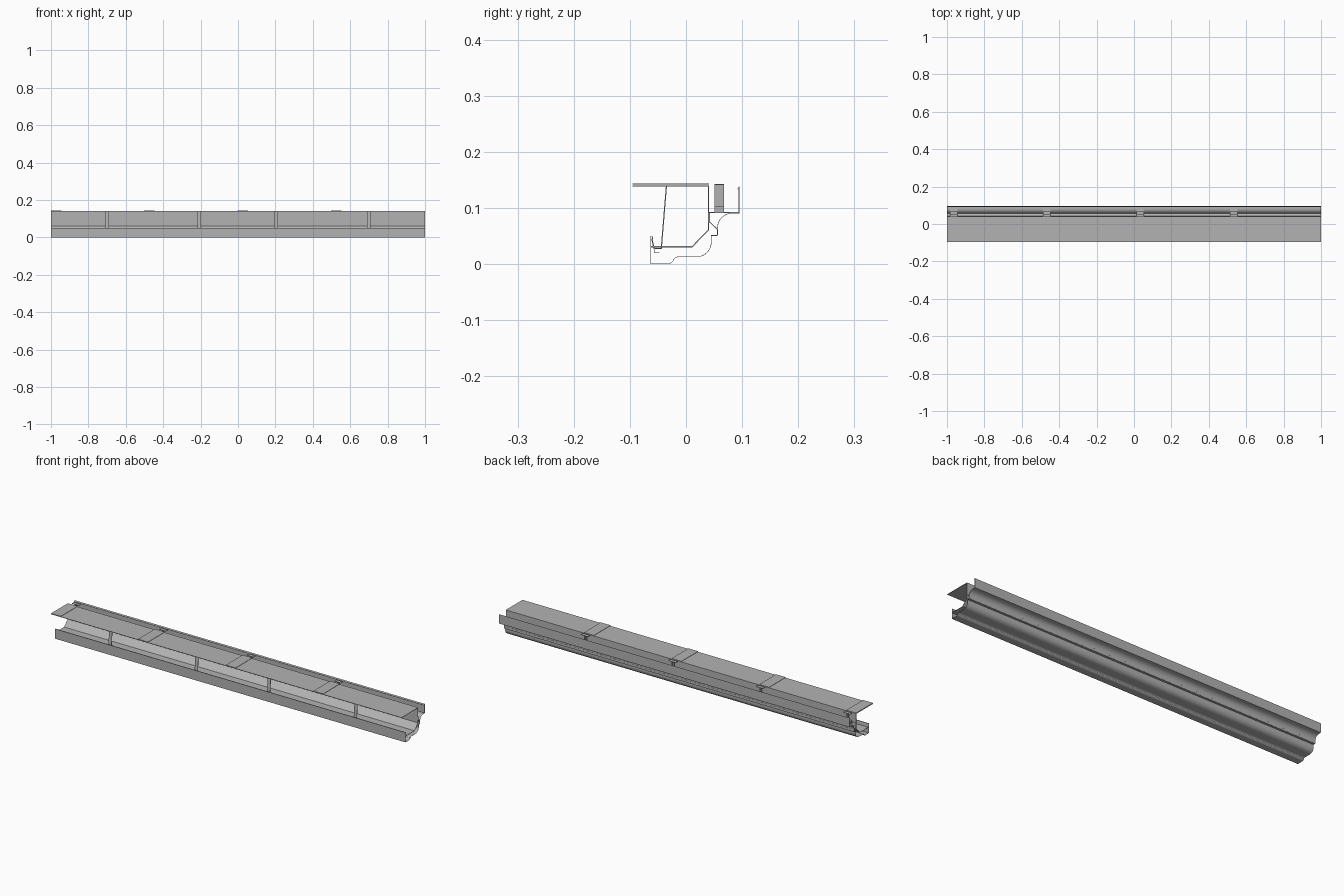
import bpy, bmesh, math

if "Cube" in bpy.data.objects:
    bpy.data.objects.remove(bpy.data.objects["Cube"])

# One mid-grey sheet metal for every part
metal = bpy.data.materials.new("grey_metal")
metal.diffuse_color = (0.45, 0.45, 0.45, 1)
metal.use_nodes = True
metal.node_tree.nodes["Principled BSDF"].inputs["Base Color"].default_value = metal.diffuse_color


def sheet(name, pts, thick, x0=-1.0, x1=1.0, smooth=False):
    """Extrude an open (y, z) path along x and give it sheet thickness."""
    bm = bmesh.new()
    a = [bm.verts.new((x0, y, z)) for y, z in pts]
    b = [bm.verts.new((x1, y, z)) for y, z in pts]
    for i in range(len(pts) - 1):
        bm.faces.new((a[i], a[i + 1], b[i + 1], b[i]))
    me = bpy.data.meshes.new(name)
    bm.to_mesh(me)
    bm.free()
    me.materials.append(metal)
    ob = bpy.data.objects.new(name, me)
    bpy.context.collection.objects.link(ob)
    mod = ob.modifiers.new("thickness", 'SOLIDIFY')
    mod.thickness = thick
    mod.offset = 0
    mod.use_even_offset = True
    if smooth:
        # thicken first so the thin rims and folds stay sharp
        bpy.ops.object.select_all(action='DESELECT')
        ob.select_set(True)
        bpy.context.view_layer.objects.active = ob
        bpy.ops.object.modifier_apply(modifier=mod.name)
        bpy.ops.object.shade_smooth_by_angle(angle=math.radians(25))
    return ob


def arc(cy, cz, ry, rz, a0, a1, n=10):
    """Points on an elliptical arc in the (y, z) plane."""
    out = []
    for i in range(n + 1):
        t = math.radians(a0 + (a1 - a0) * i / n)
        out.append((cy + ry * math.cos(t), cz + rz * math.sin(t)))
    return out


def box(name, x0, x1, y0, y1, z0, z1):
    bpy.ops.mesh.primitive_cube_add(
        size=1, location=((x0 + x1) / 2, (y0 + y1) / 2, (z0 + z1) / 2))
    ob = bpy.context.object
    ob.name = name
    ob.scale = (x1 - x0, y1 - y0, z1 - z0)
    ob.data.materials.append(metal)
    return ob


# Moulded outer shell: lip, upper cove, step, quarter round, lower ogee, front lip
shell = [(0.091, 0.133), (0.0945, 0.137), (0.0945, 0.091)]
shell += arc(0.083, 0.064, 0.027, 0.027, 90, 180)
shell += [(0.056, 0.051), (0.045, 0.051)]
shell += arc(0.019, 0.039, 0.026, 0.026, 0, -90)
shell += arc(-0.013, 0.002, 0.011, 0.011, 90, 150, 5)
shell += arc(-0.033, 0.0125, 0.012, 0.012, -30, -90, 5)
shell += [(-0.0625, 0.0005), (-0.0625, 0.050), (-0.060, 0.050), (-0.058, 0.030)]
sheet("moulded_shell", shell, 0.001, smooth=True)

# Inner liner: top plate, back wall, sloped foot and trough floor
sheet("inner_liner", [(-0.095, 0.139), (0.040, 0.139), (0.040, 0.061),
                      (0.011, 0.031), (-0.062, 0.031)], 0.002)

# Angled cleat behind the back wall
sheet("rear_cleat", [(0.042, 0.092), (0.042, 0.075), (0.056, 0.062),
                     (0.056, 0.052)], 0.0015)

# Straps over the top plate, each with an upright bracket and foot strip behind it
for i, x in enumerate((-0.972, -0.475, 0.025, 0.525)):
    sheet(f"top_strap_{i}", [(-0.095, 0.1425), (0.041, 0.1425)], 0.0015,
          x - 0.028, x + 0.028)
    sheet(f"foot_strip_{i}", [(0.041, 0.092), (0.094, 0.092)], 0.001,
          x - 0.012, x + 0.028)
    box(f"bracket_web_{i}", x + 0.005, x + 0.009, 0.051, 0.068, 0.092, 0.143)
    box(f"bracket_foot_{i}", x - 0.012, x + 0.028, 0.051, 0.068, 0.092, 0.104)
    box(f"bracket_cap_{i}", x - 0.012, x + 0.028, 0.051, 0.068, 0.141, 0.143)

# Leaning front stays hooked over the front lip
for i, x in enumerate((-0.70, -0.208, 0.205, 0.70)):
    sheet(f"front_stay_{i}", [(-0.035, 0.138), (-0.044, 0.028), (-0.057, 0.028),
                              (-0.061, 0.046)], 0.002, x - 0.009, x + 0.009)
    sheet(f"stay_clip_{i}", [(-0.057, 0.028), (-0.056, 0.020), (-0.047, 0.020)],
          0.001, x - 0.009, x + 0.009)
